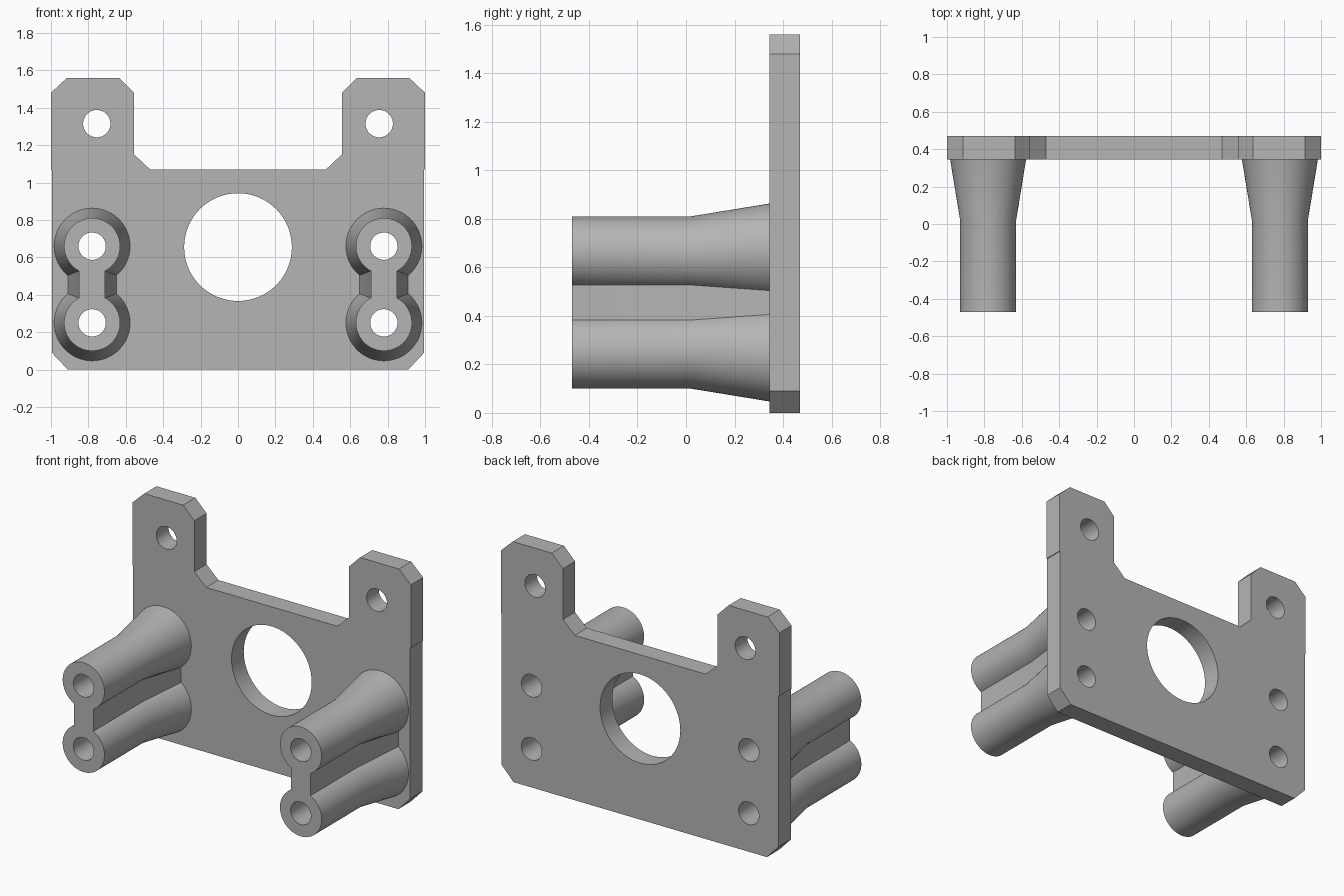
import bpy, bmesh, math

cube = bpy.data.objects.get("Cube")
if cube:
    bpy.data.objects.remove(cube, do_unlink=True)

FRONT, BEND, FACE, BACK = -0.47, 0.02, 0.345, 0.47   # depths along y
POST_X, POST_Z, HOLE_R = 0.78, (0.25, 0.66), 0.073

grey = bpy.data.materials.new("plain grey")
grey.use_nodes = True
grey.diffuse_color = (0.46, 0.46, 0.46, 1)
bsdf = next(n for n in grey.node_tree.nodes if n.type == 'BSDF_PRINCIPLED')
bsdf.inputs["Base Color"].default_value = grey.diffuse_color
bsdf.inputs["Roughness"].default_value = 0.6


def loft(name, sections):
    """Solid through matching outlines, each given as (y, [(x, z), ...])."""
    bm = bmesh.new()
    rings = [[bm.verts.new((x, y, z)) for x, z in outline] for y, outline in sections]
    for a, b in zip(rings, rings[1:]):
        for i in range(len(a)):
            j = (i + 1) % len(a)
            bm.faces.new((a[i], a[j], b[j], b[i]))
    bm.faces.new(rings[0])
    bm.faces.new(rings[-1])
    bmesh.ops.recalc_face_normals(bm, faces=bm.faces)
    mesh = bpy.data.meshes.new(name)
    bm.to_mesh(mesh)
    bm.free()
    mesh.materials.append(grey)
    obj = bpy.data.objects.new(name, mesh)
    bpy.context.collection.objects.link(obj)
    return obj


def circle(x, z, r, n=64):
    return [(x + r * math.cos(math.tau * i / n), z + r * math.sin(math.tau * i / n))
            for i in range(n)]


def finish(obj, holes):
    """Drill the holes right through along y, then smooth the round faces."""
    bpy.ops.object.select_all(action='DESELECT')
    obj.select_set(True)
    bpy.context.view_layer.objects.active = obj
    for x, z, r in holes:
        cutter = loft("hole_cutter", [(y, circle(x, z, r)) for y in (-1, 1)])
        cutter.hide_render = True
        mod = obj.modifiers.new("hole", 'BOOLEAN')
        mod.operation, mod.solver, mod.object = 'DIFFERENCE', 'EXACT', cutter
        bpy.ops.object.modifier_apply(modifier=mod.name)
        bpy.data.objects.remove(cutter, do_unlink=True)
    bpy.ops.object.shade_smooth_by_angle(angle=math.radians(30))


# Plate: half outline mirrored, with two raised ears and clipped corners
half = [(0.91, 0), (0.995, 0.09), (0.995, 1.07), (1, 1.07), (1, 1.48), (0.915, 1.56),
        (0.635, 1.56), (0.555, 1.48), (0.555, 1.15), (0.47, 1.07)]
outline = half + [(-x, z) for x, z in reversed(half)]
plate = loft("mounting_plate", [(FACE, outline), (BACK, outline)])
plate_holes = [(0, 0.655, 0.288)]
for side in (-1, 1):
    plate_holes.append((side * 0.755, 1.315, HOLE_R))
    plate_holes += [(side * POST_X, z, HOLE_R) for z in POST_Z]
finish(plate, plate_holes)


# Twin posts: two round bosses joined by a web, flaring towards the plate
def dumbbell(cx, r, web, n=56):
    gap = math.asin(web / r)
    points = []
    for z, start in ((POST_Z[1], -math.pi / 2), (POST_Z[0], math.pi / 2)):
        for i in range(n + 1):
            a = start + gap + (math.tau - 2 * gap) * i / n
            points.append((cx + r * math.cos(a), z + r * math.sin(a)))
    return points


for side, label in ((1, "left"), (-1, "right")):
    cx = side * POST_X
    slim, wide = dumbbell(cx, 0.15, 0.07), dumbbell(cx, 0.203, 0.13)
    post = loft(label + "_twin_post", [(FRONT, slim), (BEND, slim), (FACE, wide)])
    finish(post, [(cx, z, HOLE_R) for z in POST_Z])
